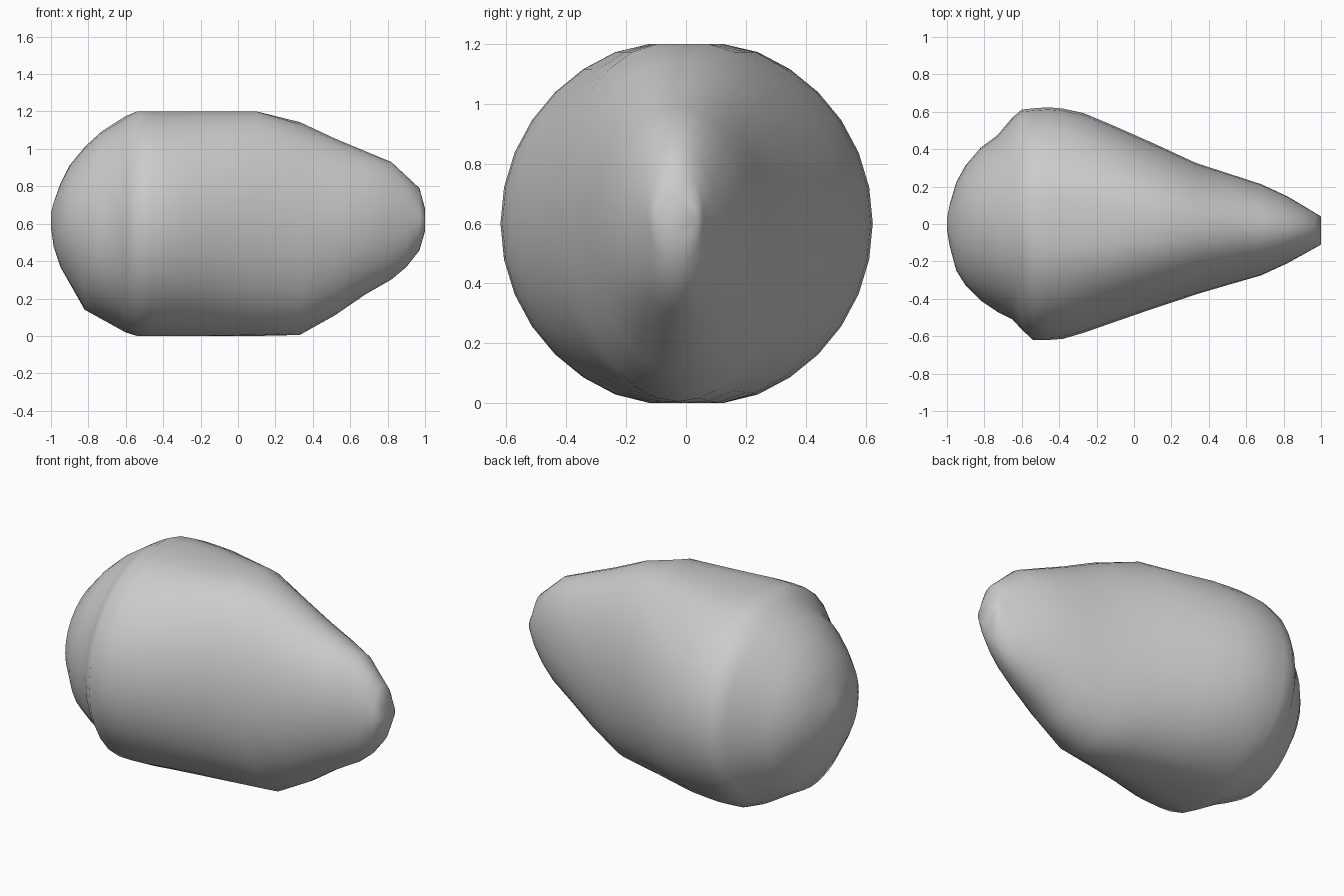
import bpy, bmesh, math

if "Cube" in bpy.data.objects:
    bpy.data.objects.remove(bpy.data.objects["Cube"])

# Silhouette profiles read along x
back = [(-1, .03), (-.97, .18), (-.92, .29), (-.83, .40), (-.71, .49), (-.62, .61), (-.47, .625),
        (-.31, .61), (0, .48), (.32, .33), (.75, .19), (1, .04)]
front = [(-1, -.03), (-.98, -.15), (-.95, -.25), (-.88, -.36), (-.77, -.45), (-.65, -.51), (-.55, -.62),
         (-.40, -.62), (-.23, -.57), (-.04, -.50), (.35, -.37), (.73, -.26), (1, -.11)]
top = [(-1, .66), (-.97, .77), (-.91, .90), (-.83, 1.0), (-.75, 1.08), (-.53, 1.22),
       (.10, 1.22), (.34, 1.14), (.53, 1.05), (.82, .93), (.97, .79), (1, .68)]
bottom = [(-1, .58), (-.99, .49), (-.95, .37), (-.82, .14), (-.53, -.02),
          (.32, 0), (.49, .09), (.66, .21), (.87, .33), (.98, .47), (1, .56)]


def sample(profile, x):
    for (x0, v0), (x1, v1) in zip(profile, profile[1:]):
        if x <= x1:
            return v0 + (v1 - v0) * (x - x0) / (x1 - x0)
    return profile[-1][1]


# Body: ball-shaped rear blending into a tapering cone, lofted from oval sections
SIDES = 32
stations = [-1, -.985, -.95, -.90, -.82, -.73, -.65, -.60, -.54, -.46, -.38, -.27, -.12,
            .10, .33, .52, .68, .82, .90, .97, 1]
bm = bmesh.new()
rings = []
for x in stations:
    y0, y1 = sample(front, x), sample(back, x)
    z0, z1 = sample(bottom, x), sample(top, x)
    ring = []
    for i in range(SIDES):
        a = 2 * math.pi * i / SIDES
        y = (y0 + y1) / 2 + (y1 - y0) / 2 * math.cos(a)
        z = (z0 + z1) / 2 + (z1 - z0) / 2 * math.sin(a)
        ring.append(bm.verts.new((x, y, min(max(z, 0), 1.2))))
    rings.append(ring)
for r0, r1 in zip(rings, rings[1:]):
    for i in range(SIDES):
        j = (i + 1) % SIDES
        bm.faces.new((r0[i], r0[j], r1[j], r1[i]))
bm.faces.new(rings[0])
bm.faces.new(rings[-1])
bmesh.ops.recalc_face_normals(bm, faces=bm.faces)
for f in bm.faces:
    f.smooth = True
mesh = bpy.data.meshes.new("body")
bm.to_mesh(mesh)
bm.free()
bpy.context.collection.objects.link(bpy.data.objects.new("body", mesh))
